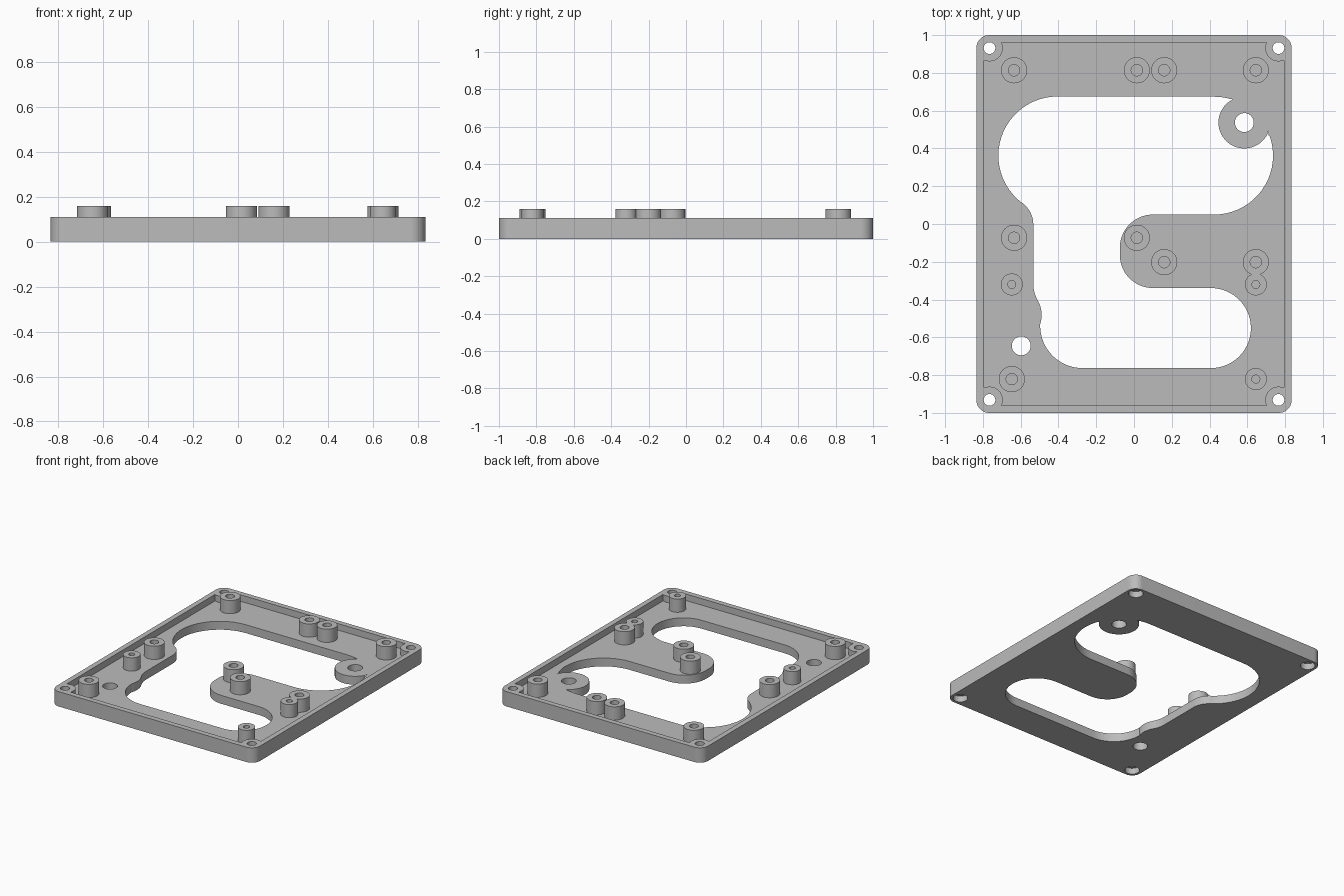
import bpy
import bmesh
from math import cos, sin, radians, dist

cube = bpy.data.objects.get("Cube")
if cube:
    bpy.data.objects.remove(cube, do_unlink=True)

HALF_X, HALF_Y = 0.834, 1.0
BORE, FLOOR, RIM, POST = 0.045, 0.062, 0.11, 0.16
SCREW_X, SCREW_Y = 0.765, 0.931

grey = bpy.data.materials.new("plain grey")
grey.use_nodes = True
colour = (0.5, 0.5, 0.5, 1)
grey.diffuse_color = colour
grey.node_tree.nodes["Principled BSDF"].inputs["Base Color"].default_value = colour


def arc(cx, cy, r, start, end):
    """Points along an arc; the sign of end - start sets the direction."""
    n = max(3, round(abs(end - start) / 6))
    angles = [radians(start + (end - start) * i / n) for i in range(n + 1)]
    return [(cx + r * cos(a), cy + r * sin(a)) for a in angles]


def circle(cx, cy, r):
    return arc(cx, cy, r, 0, 360)[:-1]


def tidy(loop):
    """Drop points that coincide with the one before."""
    return [p for i, p in enumerate(loop) if dist(p, loop[i - 1]) > 0.002]


def build_solid(name, caps, walls):
    """Closed solid from flat caps (z, outlines) and upright walls (outline, z0, z1)."""
    bm = bmesh.new()
    for z, loops in caps:
        edges = []
        for loop in loops:
            verts = [bm.verts.new((x, y, z)) for x, y in loop]
            edges += [bm.edges.new(pair) for pair in zip(verts, verts[1:] + verts[:1])]
        bmesh.ops.triangle_fill(bm, edges=edges, use_beauty=True, normal=(0, 0, 1))
    for loop, z0, z1 in walls:
        low = [bm.verts.new((x, y, z0)) for x, y in loop]
        high = [bm.verts.new((x, y, z1)) for x, y in loop]
        for i in range(len(loop)):
            bm.faces.new((low[i - 1], low[i], high[i], high[i - 1]))
    bmesh.ops.remove_doubles(bm, verts=bm.verts[:], dist=0.0002)
    bmesh.ops.recalc_face_normals(bm, faces=bm.faces[:])
    mesh = bpy.data.meshes.new(name)
    bm.to_mesh(mesh)
    bm.free()
    mesh.materials.append(grey)
    obj = bpy.data.objects.new(name, mesh)
    bpy.context.collection.objects.link(obj)
    return obj


# Outer edge with rounded corners
R = 0.067
outer = []
for sx, sy, a in ((1, 1, 0), (-1, 1, 90), (-1, -1, 180), (1, -1, 270)):
    outer += arc(sx * (HALF_X - R), sy * (HALF_Y - R), R, a, a + 90)

# Winding central opening, counter-clockwise from the top left
opening = tidy(
    arc(-0.405, 0.362, 0.313, 90, 233)          # upper left lobe
    + arc(-0.675, -0.003, 0.142, 53, 0)         # left shoulder
    + arc(-0.363, -0.318, 0.17, 180, 210)       # swelling on the left edge
    + arc(-0.646, -0.4815, 0.157, 30, -20)
    + arc(-0.272, -0.538, 0.225, 180, 270)      # lower left corner
    + arc(0.407, -0.551, 0.212, -90, 90)        # lower right lobe
    + arc(0.1, -0.164, 0.175, 270, 180)         # tongue tip
    + arc(0.1, -0.125, 0.175, 180, 90)
    + arc(0.424, 0.362, 0.312, -90, 24.4)       # upper right lobe
    + arc(0.584, 0.537, 0.137, -19.5, -243.3)   # round lug
    + arc(0.424, 0.362, 0.312, 71.7, 90)
)

# Recess inside the rim, bending round the corner screw bosses
boss = arc(SCREW_X, SCREW_Y, 0.07, -64.6, -204.7)
recess = []
for sx, sy in ((1, 1), (-1, 1), (-1, -1), (1, -1)):
    points = [(sx * x, sy * y) for x, y in boss]
    recess += points if sx * sy > 0 else points[::-1]

# Corner screw holes, wider below for the heads, and two plain holes
corners = [(sx * SCREW_X, sy * SCREW_Y) for sx in (-1, 1) for sy in (-1, 1)]
screws = [circle(x, y, 0.031) for x, y in corners]
heads = [circle(x, y, 0.05) for x, y in corners]
plain = [circle(0.584, 0.537, 0.05), circle(-0.597, -0.645, 0.05)]

# Tray: underside, recessed floor, rim top and the steps in the screw holes
caps = [(0, [outer, opening] + plain + heads),
        (FLOOR, [recess, opening] + plain),
        (RIM, [outer, recess] + screws)]
caps += [(BORE, pair) for pair in zip(heads, screws)]
walls = [(outer, 0, RIM), (recess, FLOOR, RIM)]
walls += [(loop, 0, FLOOR) for loop in [opening] + plain]
walls += [(loop, 0, BORE) for loop in heads]
walls += [(loop, BORE, RIM) for loop in screws]
tray = build_solid("tray", caps, walls)

# Hollow standoffs: large and small
large = [(-0.635, 0.814), (0.015, 0.814), (0.16, 0.814), (0.645, 0.814),
         (-0.635, -0.073), (0.015, -0.073), (0.16, -0.202), (0.645, -0.202),
         (-0.647, -0.821)]
small = [(-0.647, -0.32), (0.645, -0.32), (0.645, -0.821)]
parts = [tray]
for label, spots, r, bore in (("large", large, 0.069, 0.03), ("small", small, 0.058, 0.021)):
    for i, (x, y) in enumerate(spots, 1):
        rings = [circle(x, y, r), circle(x, y, bore)]
        parts.append(build_solid(f"{label}_standoff_{i}",
                                 [(FLOOR, rings), (POST, rings)],
                                 [(ring, FLOOR, POST) for ring in rings]))

# Smooth round walls, keep crisp edges
bpy.ops.object.select_all(action="DESELECT")
for obj in parts:
    obj.select_set(True)
bpy.context.view_layer.objects.active = tray
bpy.ops.object.shade_smooth_by_angle(angle=radians(30))
